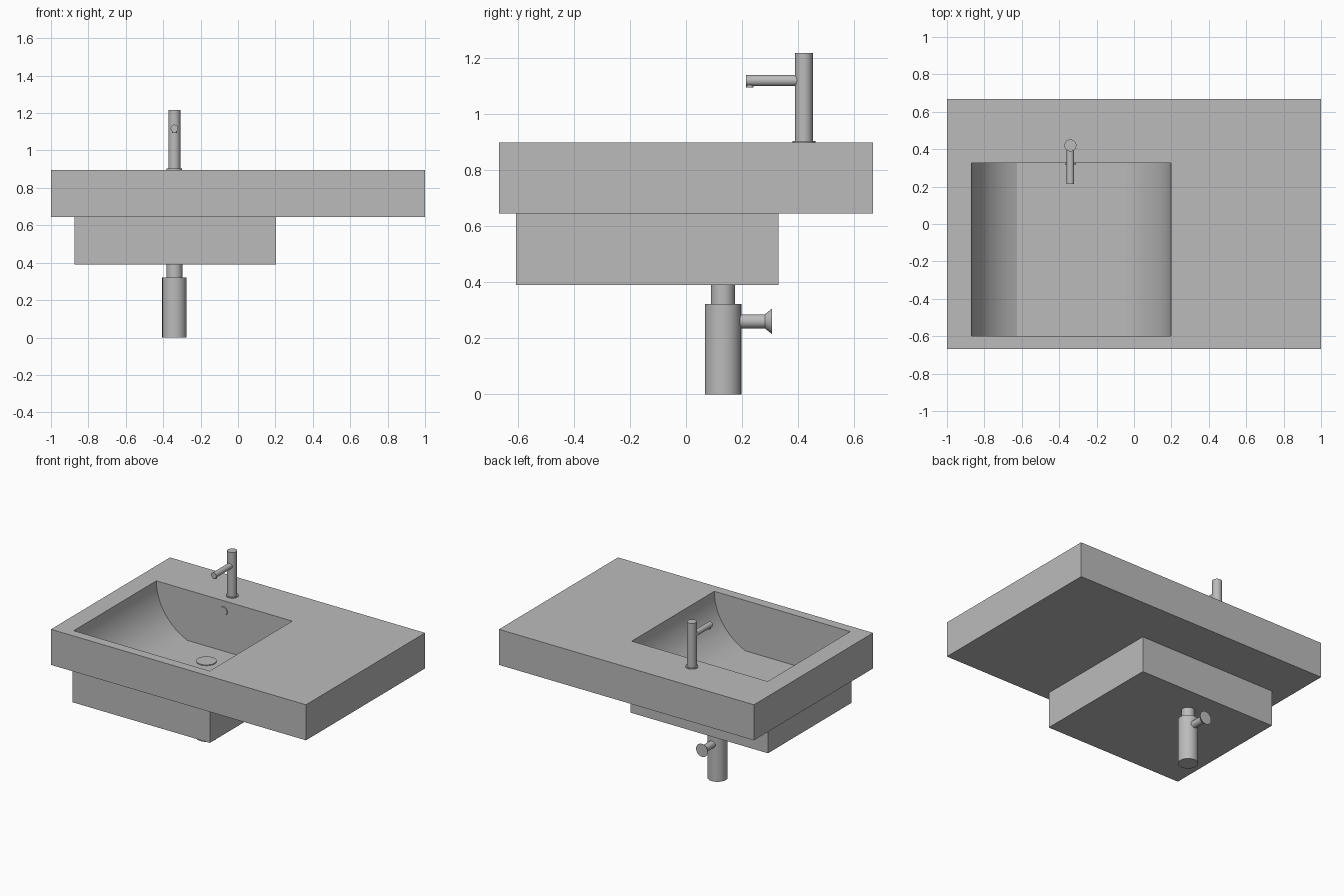
import bpy, bmesh, math
from mathutils import Matrix, Vector

if "Cube" in bpy.data.objects:
    bpy.data.objects.remove(bpy.data.objects["Cube"], do_unlink=True)

grey = bpy.data.materials.new("plain grey")
grey.use_nodes = True
grey.diffuse_color = (0.5, 0.5, 0.5, 1)
grey.node_tree.nodes["Principled BSDF"].inputs["Base Color"].default_value = (0.5, 0.5, 0.5, 1)

AXIS_X = -0.34   # shared centre line of tap, drain and trap
DRAIN_Y = 0.132


def finish(name, bm, smooth=True):
    bmesh.ops.recalc_face_normals(bm, faces=bm.faces)
    mesh = bpy.data.meshes.new(name)
    bm.to_mesh(mesh)
    bm.free()
    mesh.materials.append(grey)
    ob = bpy.data.objects.new(name, mesh)
    bpy.context.collection.objects.link(ob)
    if smooth:
        bpy.ops.object.select_all(action='DESELECT')
        ob.select_set(True)
        bpy.context.view_layer.objects.active = ob
        bpy.ops.object.shade_smooth_by_angle(angle=math.radians(30))
    return ob


def box(name, low, high):
    bm = bmesh.new()
    low, high = Vector(low), Vector(high)
    size = high - low
    bmesh.ops.create_cube(bm, size=1, matrix=Matrix.Translation((low + high) / 2) @ Matrix.Diagonal((*size, 1)))
    return finish(name, bm, False)


def rod(name, start, end, r1, r2=None):
    """Closed cylinder or cone between two points."""
    start, end = Vector(start), Vector(end)
    axis = end - start
    turn = axis.to_track_quat('Z', 'Y').to_matrix().to_4x4()
    bm = bmesh.new()
    bmesh.ops.create_cone(bm, cap_ends=True, segments=32, radius1=r1, radius2=r1 if r2 is None else r2,
                          depth=axis.length, matrix=Matrix.Translation((start + end) / 2) @ turn)
    return finish(name, bm)


# Basin hollow: flat floor with curved ends, extruded front to back
LEFT, RIGHT, TOP, FLOOR = -0.868, 0.198, 0.897, 0.54
RUN, STEPS = 0.243, 12
sweep = math.radians(65)
curve = []
for i in range(STEPS + 1):
    a = sweep * i / STEPS
    curve.append((RUN * (1 - math.cos(a)) / (1 - math.cos(sweep)),
                  TOP - (TOP - FLOOR) * math.sin(a) / math.sin(sweep)))
profile = [(LEFT, TOP + 0.1)] + [(LEFT + d, z) for d, z in curve]
profile += [(RIGHT - d, z) for d, z in reversed(curve)] + [(RIGHT, TOP + 0.1)]
bm = bmesh.new()
face = bm.faces.new([bm.verts.new((x, -0.6, z)) for x, z in profile])
extruded = bmesh.ops.extrude_face_region(bm, geom=[face])
bmesh.ops.translate(bm, vec=(0, 0.925, 0), verts=[v for v in extruded["geom"] if isinstance(v, bmesh.types.BMVert)])
cutter = finish("basin_cutter", bm, False)
cutter.hide_render = True
cutter.hide_viewport = True

# Worktop slab and the basin housing beneath it
slab = box("worktop", (-1, -0.667, 0.645), (1, 0.667, TOP))
housing = box("basin_housing", (-0.873, -0.605, 0.39), (0.203, 0.329, 0.645))
for ob in (slab, housing):
    cut = ob.modifiers.new("basin", 'BOOLEAN')
    cut.operation = 'DIFFERENCE'
    cut.solver = 'EXACT'
    cut.object = cutter
    bpy.ops.object.select_all(action='DESELECT')
    bpy.context.view_layer.objects.active = ob
    ob.select_set(True)
    bpy.ops.object.modifier_apply(modifier=cut.name)
    bpy.ops.object.shade_smooth_by_angle(angle=math.radians(20))
bpy.data.objects.remove(cutter, do_unlink=True)

# Drain and overflow
rod("drain_cover", (AXIS_X, DRAIN_Y, FLOOR - 0.005), (AXIS_X, DRAIN_Y, FLOOR + 0.006), 0.065)
rod("overflow_cover", (AXIS_X, 0.327, 0.825), (AXIS_X, 0.319, 0.825), 0.03)

# Tap
TAP_Y = 0.42
rod("tap_base", (AXIS_X, TAP_Y, TOP), (AXIS_X, TAP_Y, TOP + 0.006), 0.041)
rod("tap_body", (AXIS_X, TAP_Y, TOP), (AXIS_X, TAP_Y, 1.217), 0.032)
rod("tap_spout", (AXIS_X, TAP_Y, 1.118), (AXIS_X, 0.214, 1.118), 0.02)
rod("tap_nozzle", (AXIS_X, 0.227, 1.11), (AXIS_X, 0.227, 1.093), 0.013)

# Waste trap
rod("trap_neck", (AXIS_X, DRAIN_Y, 0.31), (AXIS_X, DRAIN_Y, 0.391), 0.043)
rod("trap_body", (AXIS_X, DRAIN_Y, 0), (AXIS_X, DRAIN_Y, 0.322), 0.065)
rod("outlet_pipe", (AXIS_X, DRAIN_Y, 0.26), (AXIS_X, 0.283, 0.26), 0.025)
rod("outlet_flange", (AXIS_X, 0.281, 0.26), (AXIS_X, 0.307, 0.26), 0.025, 0.046)
